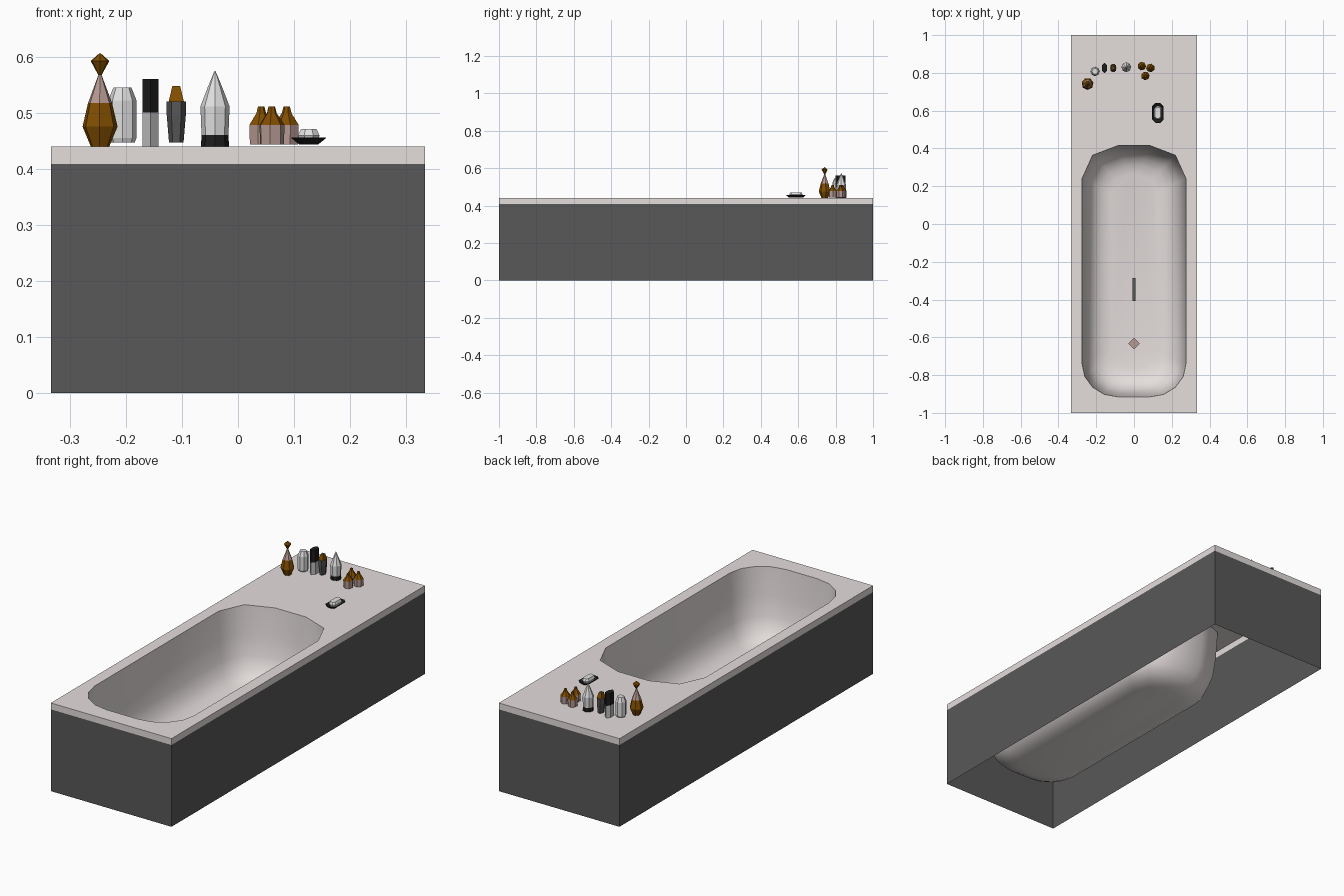
import bpy, bmesh, math
from mathutils import Vector

if "Cube" in bpy.data.objects:
    bpy.data.objects.remove(bpy.data.objects["Cube"])


def mat(name, rgb):
    m = bpy.data.materials.new(name)
    m.diffuse_color = (*rgb, 1)
    m.use_nodes = True
    m.node_tree.nodes["Principled BSDF"].inputs["Base Color"].default_value = m.diffuse_color
    return m


ENAMEL = mat("warm white enamel", (0.78, 0.73, 0.72))
APRON = mat("charcoal panel", (0.098, 0.098, 0.098))
AMBER = mat("amber glass", (0.22, 0.075, 0.0))
PINK = mat("dusty pink", (0.47, 0.32, 0.29))
WHITE = mat("white", (0.76, 0.75, 0.75))
GREY = mat("light grey", (0.55, 0.55, 0.55))
BLACK = mat("black", (0.012, 0.012, 0.012))

W, L, TOP, SEAM = 0.333, 1.0, 0.44, 0.408


def finish(name, bm, mats):
    me = bpy.data.meshes.new(name)
    bm.to_mesh(me)
    bm.free()
    for m in mats:
        me.materials.append(m)
    ob = bpy.data.objects.new(name, me)
    bpy.context.collection.objects.link(ob)
    return ob


def bridge(bm, a, b, mi=0):
    n = len(a)
    for i in range(n):
        j = (i + 1) % n
        bm.faces.new((a[i], a[j], b[j], b[i])).material_index = mi


def rect(bm, z):
    return [bm.verts.new(p) for p in ((-W, -L, z), (W, -L, z), (W, L, z), (-W, L, z))]


def tub_outline(inset):
    """Basin outline pulled in by inset; coarser corners at the back."""
    hx, hy, cy = 0.275 - inset, 0.665 - inset, -0.25
    rx, ry = 0.19 - inset * 0.6, 0.175 - inset * 0.5
    pts = []
    for k, (sx, sy, seg) in enumerate(((1, 1, 2), (-1, 1, 2), (-1, -1, 4), (1, -1, 4))):
        for s in range(seg + 1):
            a = math.pi / 2 * (k + s / seg)
            pts.append((sx * (hx - rx) + rx * math.cos(a),
                        cy + sy * (hy - ry) + ry * math.sin(a)))
    return pts


# apron: four thin side panels, open underneath
bm = bmesh.new()
bridge(bm, rect(bm, 0), rect(bm, SEAM))
finish("apron", bm, [APRON])

# rim: edge band plus deck with the basin opening
bm = bmesh.new()
low, high = rect(bm, SEAM), rect(bm, TOP)
bridge(bm, low, high)
hole = [bm.verts.new((x, y, TOP)) for x, y in tub_outline(0)]
edges = []
for loop in (high, hole):
    for i, v in enumerate(loop):
        w = loop[(i + 1) % len(loop)]
        edges.append(bm.edges.get((v, w)) or bm.edges.new((v, w)))
bmesh.ops.triangle_fill(bm, use_beauty=True, edges=edges)
bm.normal_update()
for f in bm.faces:
    if f.normal.z < -0.9:
        f.normal_flip()
finish("rim_deck", bm, [ENAMEL])

# basin: steep walls rolling into a flat floor
bm = bmesh.new()
prev = None
for z, inset in ((TOP, 0), (0.30, 0.008), (0.20, 0.020), (0.14, 0.040), (0.105, 0.070),
                 (0.085, 0.105), (0.075, 0.15)):
    ring = [bm.verts.new((x, y, z)) for x, y in tub_outline(inset)]
    if prev:
        bridge(bm, ring, prev)
    prev = ring
bm.faces.new(prev)
bm.normal_update()
for f in bm.faces:
    f.smooth = True
    if f.normal.dot(Vector((0, -0.25, 0.6)) - f.calc_center_median()) < 0:
        f.normal_flip()
finish("basin", bm, [ENAMEL])


def lathe(name, loc, sides, profile, mats, sx=1.0, sy=1.0, turn=0.0, dy=0.0):
    """Faceted vessel: profile rows are (radius, z, material of the band above).
    dy pulls the two halves apart in y to give a long shape."""
    bm = bmesh.new()
    rings = []
    for r, z, _ in profile:
        ring = []
        for i in range(sides):
            a = turn + 2 * math.pi * i / sides
            ring.append(bm.verts.new((loc[0] + sx * r * math.cos(a),
                                      loc[1] + sy * r * math.sin(a) + math.copysign(dy, math.sin(a)), z)))
        rings.append(ring)
    for i in range(len(rings) - 1):
        bridge(bm, rings[i], rings[i + 1], profile[i][2])
    bm.faces.new(rings[0][::-1]).material_index = profile[0][2]
    bm.faces.new(rings[-1]).material_index = profile[-1][2]
    return finish(name, bm, mats)


# plates on the basin floor
lathe("drain_plug", (0, -0.632), 4, [(0.031, 0.0755, 0), (0.031, 0.083, 0)], [PINK])
lathe("floor_slot", (0, -0.347), 4, [(0.0141, 0.0755, 0), (0.0141, 0.083, 0)], [APRON],
      sx=0.9, sy=6.0, turn=math.pi / 4)

# row of bottles
lathe("amber_decanter", (-0.246, 0.742), 7,
      [(0.017, TOP, 0), (0.032, 0.475, 0), (0.022, 0.517, 1), (0.003, 0.567, 0),
       (0.017, 0.592, 0), (0.002, 0.605, 0)], [AMBER, PINK], turn=0.2)
lathe("white_jar", (-0.206, 0.808), 8,
      [(0.022, 0.447, 0), (0.025, 0.455, 0), (0.025, 0.522, 0), (0.016, 0.545, 0)], [WHITE])
lathe("capped_bottle", (-0.156, 0.826), 6,
      [(0.028, TOP, 0), (0.028, 0.50, 1), (0.028, 0.56, 1)], [GREY, BLACK],
      sx=0.58, sy=1.0, turn=math.pi / 6)
lathe("charcoal_bottle", (-0.11, 0.826), 6,
      [(0.013, 0.447, 0), (0.017, 0.495, 0), (0.017, 0.52, 0)], [APRON], sy=1.5)
lathe("charcoal_bottle_stopper", (-0.11, 0.826), 4,
      [(0.019, 0.52, 0), (0.010, 0.547, 1)], [AMBER, APRON], sy=1.2, turn=math.pi / 4)
lathe("teardrop_bottle", (-0.041, 0.83), 8,
      [(0.025, TOP, 0), (0.024, 0.46, 1), (0.026, 0.511, 1), (0.013, 0.545, 1), (0.001, 0.574, 1)],
      [BLACK, WHITE])

# three small pots
for i, p in enumerate(((0.041, 0.836), (0.087, 0.826), (0.060, 0.784))):
    lathe("small_pot_%d" % (i + 1), p, 7,
          [(0.022, 0.443, 0), (0.023, 0.478, 1), (0.009, 0.499, 1), (0.006, 0.511, 1)],
          [PINK, AMBER], turn=i * 0.5)

# soap dish: flared hollow tray with a bar of soap
lathe("soap_dish", (0.126, 0.588), 8,
      [(0.018, 0.443, 0), (0.034, 0.455, 0), (0.031, 0.456, 0), (0.016, 0.447, 0)],
      [BLACK], turn=math.pi / 8, dy=0.021)
lathe("soap_bar", (0.126, 0.588), 8,
      [(0.016, 0.448, 0), (0.021, 0.459, 0), (0.015, 0.471, 0)],
      [WHITE], turn=math.pi / 8, dy=0.016)
